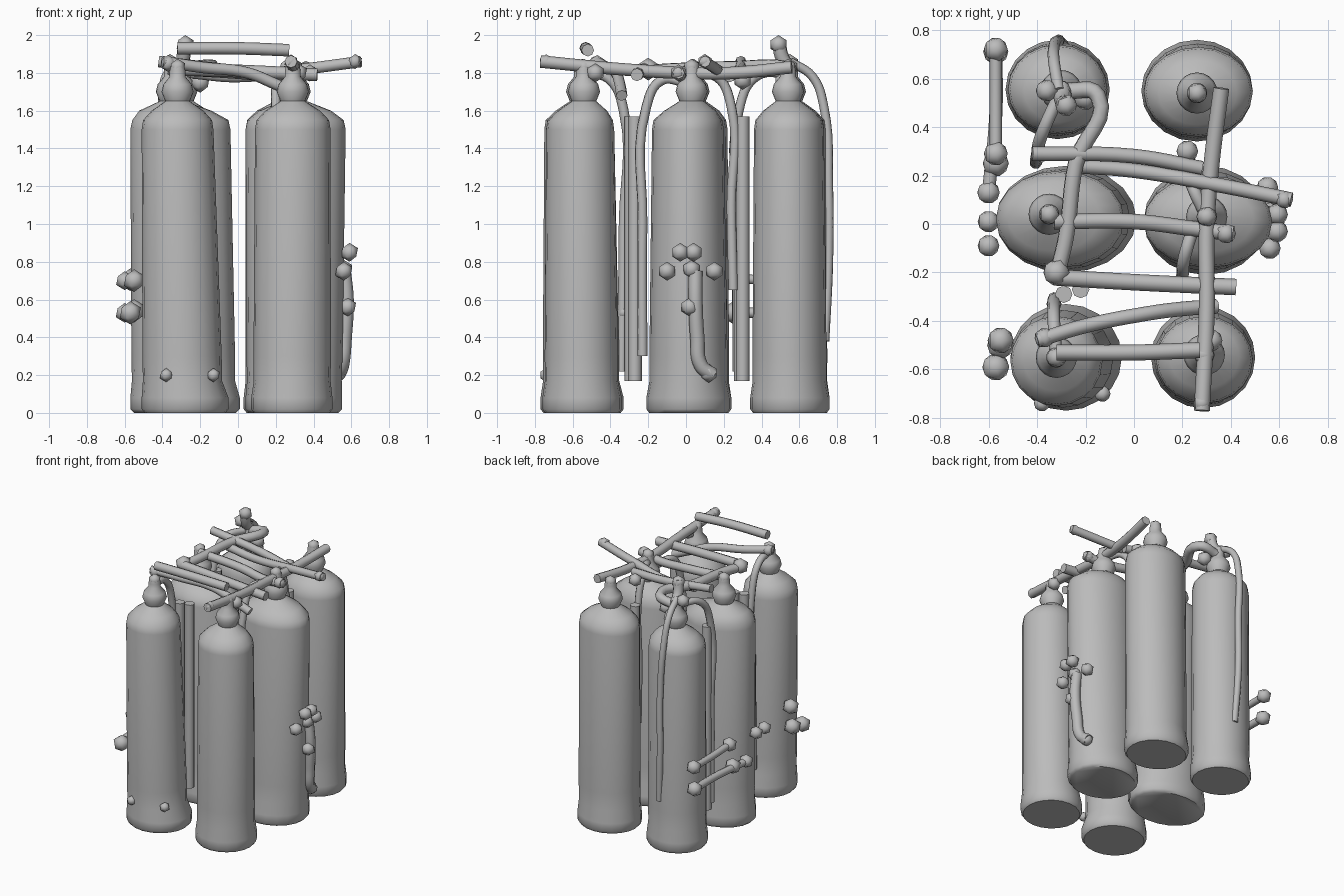
import bpy, bmesh, math
from mathutils import Vector

if "Cube" in bpy.data.objects:
    bpy.data.objects.remove(bpy.data.objects["Cube"])

grey = bpy.data.materials.new("plain_grey")
grey.use_nodes = True
grey.diffuse_color = (0.5, 0.5, 0.5, 1)
grey.node_tree.nodes["Principled BSDF"].inputs["Base Color"].default_value = (0.5, 0.5, 0.5, 1)


def finish(name, mesh, angle=50):
    mesh.materials.clear()
    mesh.materials.append(grey)
    obj = bpy.data.objects.new(name, mesh)
    bpy.context.collection.objects.link(obj)
    bpy.ops.object.select_all(action='DESELECT')
    obj.select_set(True)
    bpy.context.view_layer.objects.active = obj
    bpy.ops.object.shade_smooth_by_angle(angle=math.radians(angle))
    return obj


# Tank: foot, leaning body, domed shoulder, then a round valve neck
BODY = [(0, 0, .93), (.02, 0, 1), (.08, 0, 1), (.17, .35, .97), (.3, .4, .98),
        (1.5, 1, 1), (1.55, 1, .96), (1.6, 1, .72)]
NECK = [(1.65, .065), (1.7, .085), (1.74, .075), (1.78, .042), (1.81, .042), (1.84, .035)]


def tank(name, foot, top, neck, sides=20):
    bm = bmesh.new()
    rings = []

    def ring(cx, cy, rx, ry, z):
        angles = [math.tau * i / sides for i in range(sides)]
        rings.append([bm.verts.new((cx + rx * math.cos(a), cy + ry * math.sin(a), z)) for a in angles])

    for z, t, s in BODY:
        x0, x1, y0, y1 = [a + (b - a) * t for a, b in zip(foot, top)]
        cx, cy = (x0 + x1) / 2, (y0 + y1) / 2
        pull = .6 if z > 1.58 else 0
        ring(cx + (neck[0] - cx) * pull, cy + (neck[1] - cy) * pull,
             s * (x1 - x0) / 2, s * (y1 - y0) / 2, z)
    for z, r in NECK:
        ring(neck[0], neck[1], r, r, z)
    for a, b in zip(rings, rings[1:]):
        for i in range(sides):
            j = (i + 1) % sides
            bm.faces.new((a[i], a[j], b[j], b[i]))
    bm.faces.new(rings[0][::-1])
    bm.faces.new(rings[-1])
    mesh = bpy.data.meshes.new(name)
    bm.to_mesh(mesh)
    bm.free()
    finish(name, mesh)


def hose(name, radius, *points):
    """Round tube along a smooth path."""
    curve = bpy.data.curves.new(name, 'CURVE')
    curve.dimensions = '3D'
    curve.bevel_depth = radius
    curve.bevel_resolution = 2
    curve.resolution_u = 6
    curve.use_fill_caps = True
    spline = curve.splines.new('BEZIER')
    spline.bezier_points.add(len(points) - 1)
    for bp, p in zip(spline.bezier_points, points):
        bp.co = p
        bp.handle_left_type = bp.handle_right_type = 'AUTO'
    temp = bpy.data.objects.new(name + "_path", curve)
    bpy.context.collection.objects.link(temp)
    mesh = bpy.data.meshes.new_from_object(temp.evaluated_get(bpy.context.evaluated_depsgraph_get()))
    bpy.data.objects.remove(temp)
    finish(name, mesh)


def knob(name, centre, radius, stretch=(1, 1, 1)):
    bm = bmesh.new()
    bmesh.ops.create_icosphere(bm, subdivisions=1, radius=radius)
    for v in bm.verts:
        v.co = Vector(c * s for c, s in zip(v.co, stretch)) + Vector(centre)
    mesh = bpy.data.meshes.new(name)
    bm.to_mesh(mesh)
    bm.free()
    finish(name, mesh)


# Six tanks: foot extents, shoulder extents, neck position
tank("back_right_tank", (-.53, -.1, .35, .76), (-.52, -.11, .37, .74), (-.3, .55))
tank("back_left_tank", (.03, .49, .34, .76), (.04, .49, .36, .73), (.26, .54))
tank("middle_right_tank", (-.57, .01, -.2, .24), (-.57, -.04, -.18, .22), (-.35, .04))
tank("middle_left_tank", (.04, .55, -.21, .24), (.04, .57, -.18, .2), (.3, .03))
tank("front_right_tank", (-.51, -.05, -.77, -.33), (-.51, -.13, -.75, -.38), (-.32, -.55))
tank("front_left_tank", (.07, .5, -.76, -.34), (.09, .49, -.74, -.38), (.29, -.54))

# Overhead pipes running front to back
hose("left_manifold", .033, (.28, -.77, 1.86), (.3, -.35, 1.82), (.3, 0, 1.8), (.32, .25, 1.8), (.36, .56, 1.83))
hose("right_manifold", .034, (-.28, .55, 1.8), (-.15, .53, 1.83), (-.24, .25, 1.83), (-.28, -.05, 1.82), (-.32, -.22, 1.81))
# Overhead pipes running side to side
hose("raised_front_pipe", .033, (-.32, -.53, 1.93), (0, -.53, 1.93), (.27, -.52, 1.92))
hose("front_cross_pipe", .03, (-.4, -.48, 1.86), (-.2, -.42, 1.83), (.05, -.37, 1.8), (.2, -.35, 1.74), (.34, -.34, 1.68))
hose("front_middle_pipe", .034, (-.33, -.22, 1.82), (0, -.24, 1.81), (.42, -.26, 1.79))
hose("middle_pipe", .032, (-.33, .01, 1.82), (0, .01, 1.8), (.25, -.02, 1.78), (.41, -.04, 1.8))
hose("rear_middle_pipe", .03, (-.25, .24, 1.8), (0, .22, 1.78), (.35, .16, 1.82), (.65, .1, 1.86))
hose("rear_cross_pipe", .03, (-.42, .29, 1.86), (0, .28, 1.81), (.28, .23, 1.78))

# Rear elbow and the hose falling down behind the tank
hose("rear_elbow", .038, (-.3, .55, 1.82), (-.29, .51, 1.88), (-.28, .49, 1.97))
hose("rear_drop_hose", .024, (-.31, .55, 1.86), (-.33, .67, 1.78), (-.33, .73, 1.62),
     (-.31, .755, 1.2), (-.31, .755, .8), (-.29, .735, .38))

# Hoses and rods hanging in the gaps between the rows
hose("front_gap_hose", .026, (-.32, -.55, 1.8), (-.33, -.41, 1.77), (-.33, -.33, 1.6), (-.33, -.33, 1), (-.33, -.34, .22))
hose("middle_front_hose", .026, (.25, 0, 1.75), (.21, -.13, 1.76), (.2, -.21, 1.62), (.2, -.23, 1), (.2, -.23, .3))
hose("middle_rear_hose", .026, (.3, .03, 1.78), (.24, .16, 1.78), (.23, .24, 1.62), (.23, .24, 1.1), (.23, .25, .65))
hose("rear_gap_hose", .026, (-.3, .55, 1.8), (-.38, .37, 1.78), (-.4, .28, 1.6), (-.4, .27, 1), (-.4, .27, .22))
for name, x, y in (("front_rod_a", -.22, -.27), ("front_rod_b", -.29, -.29),
                   ("rear_rod_a", .22, .3), ("rear_rod_b", -.38, .29)):
    hose(name, .036, (x, y, .17), (x, y, .9), (x, y, 1.57))

# Long-handled rods on the right side
hose("upper_handle", .025, (-.57, .73, .7), (-.57, .5, .7), (-.57, .28, .71))
hose("lower_handle", .027, (-.57, .73, .53), (-.57, .45, .53), (-.6, .13, .53))

KNOBS = [
    ("upper_handle_grip", (-.57, .72, .7), .055), ("upper_handle_tip", (-.57, .29, .71), .055),
    ("lower_handle_grip", (-.57, .71, .53), .058), ("lower_handle_joint", (-.57, .25, .53), .06),
    ("lower_handle_tip", (-.6, .13, .53), .052),
    ("middle_right_knob_a", (-.6, .01, .7), .05), ("middle_right_knob_b", (-.6, -.09, .7), .05),
    ("front_right_knob_a", (-.55, -.48, .7), .06), ("front_right_knob_b", (-.57, -.59, .53), .062),
    ("front_right_knob_c", (-.55, -.5, .54), .062), ("rear_gap_knob", (-.33, -.33, .53), .035),
    ("foot_knob_a", (-.38, -.74, .2), .037), ("foot_knob_b", (-.13, -.7, .2), .037),
    ("rear_elbow_cap", (-.28, .49, 1.95), .05), ("rear_elbow_base", (-.36, .55, 1.85), .05),
    ("left_manifold_cap", (.28, -.74, 1.86), .038), ("right_manifold_cap", (-.32, -.2, 1.82), .06),
    ("front_cross_cap", (-.37, -.47, 1.85), .045), ("middle_pipe_cap", (.38, -.04, 1.8), .045),
    ("front_valve", (.32, -.48, 1.8), .05), ("rear_middle_cap", (.62, .1, 1.86), .04),
    ("rear_valve_a", (.22, .3, 1.76), .05), ("rear_valve_b", (-.2, .52, 1.75), .055),
]
for name, centre, radius in KNOBS:
    knob(name, centre, radius)
# Valve caps on the tanks
for i, (x, y) in enumerate(((-.3, .55), (.26, .54), (-.35, .04), (.3, .03), (-.32, -.55), (.29, -.54))):
    knob("valve_cap_%d" % i, (x, y, 1.83), .045)

# Valve cluster and drain pipe on the left side
hose("drain_pipe", .038, (.56, .05, .75), (.575, .05, .6), (.565, .06, .4), (.55, .08, .25), (.53, .14, .2))
for i, (x, y, z) in enumerate(((.59, -.03, .85), (.59, .04, .85), (.56, -.1, .75),
                               (.56, .03, .76), (.55, .15, .75), (.58, .02, .56))):
    knob("cluster_knob_%d" % i, (x, y, z), .05)
knob("drain_end", (.53, .12, .21), .05)
